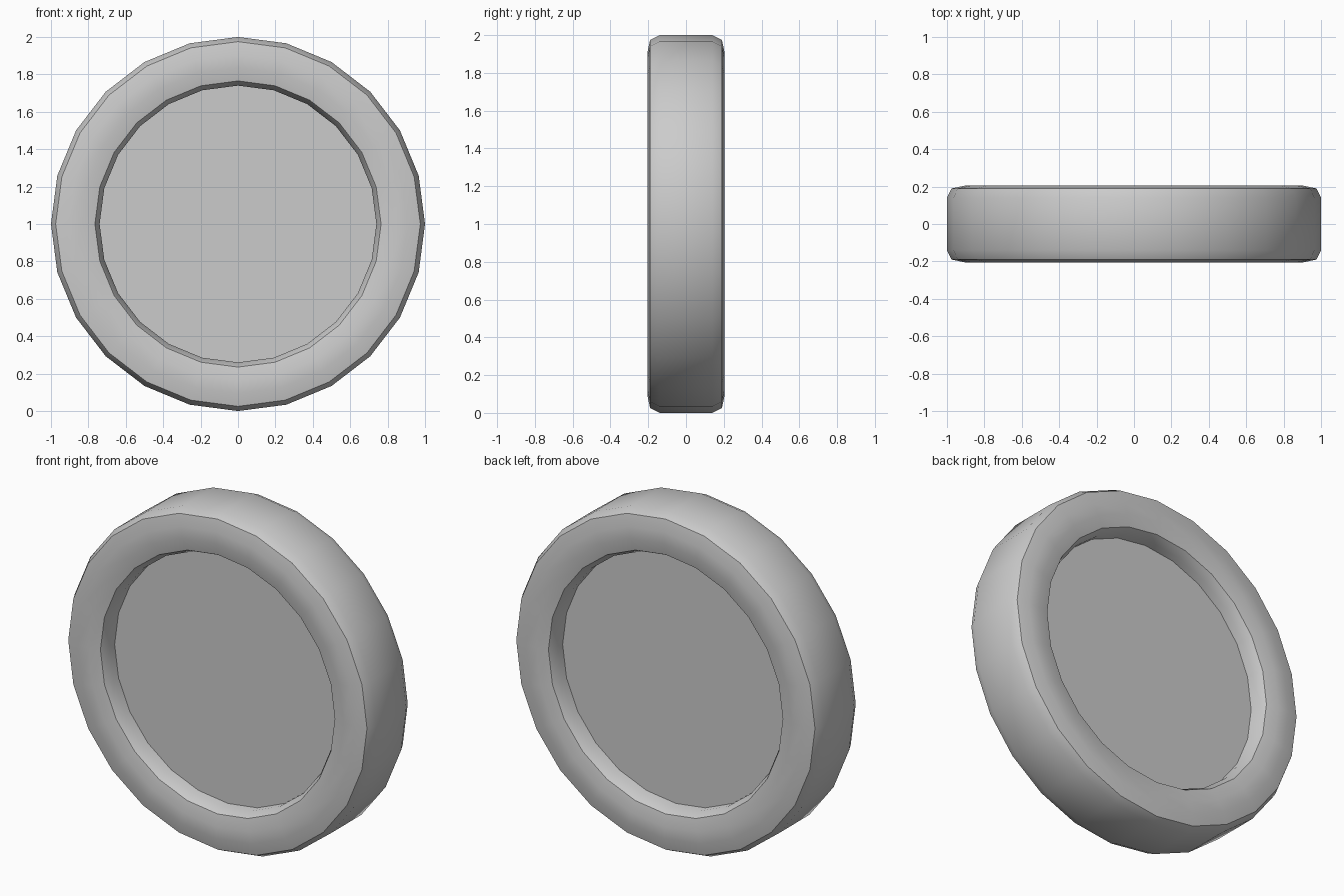
import bpy, bmesh
from math import sin, cos, tau, radians

if "Cube" in bpy.data.objects:
    bpy.data.objects.remove(bpy.data.objects["Cube"])

SIDES = 24


def lathe(name, profile, closed):
    """Spin (radius, y) points around the y axis, at height z = 1."""
    bm = bmesh.new()
    rings = []
    for k in range(SIDES):
        a = tau * k / SIDES
        rings.append([bm.verts.new((r * cos(a), y, 1 + r * sin(a))) for r, y in profile])
    n = len(profile)
    for k in range(SIDES):
        p, q = rings[k], rings[(k + 1) % SIDES]
        for i in range(n if closed else n - 1):
            j = (i + 1) % n
            bm.faces.new((p[i], p[j], q[j], q[i]))
    if not closed:
        # Flat caps at both ends
        for i in (0, n - 1):
            bm.faces.new([ring[i] for ring in rings])
    bmesh.ops.recalc_face_normals(bm, faces=bm.faces[:])
    mesh = bpy.data.meshes.new(name)
    bm.to_mesh(mesh)
    bm.free()
    obj = bpy.data.objects.new(name, mesh)
    bpy.context.collection.objects.link(obj)
    bpy.ops.object.select_all(action='DESELECT')
    obj.select_set(True)
    bpy.context.view_layer.objects.active = obj
    bpy.ops.object.shade_smooth_by_angle(angle=radians(30))
    return obj


# Tyre: rounded box section, mirrored front to back
half = [(1.0, 0.14), (0.975, 0.19), (0.905, 0.205),
        (0.835, 0.205), (0.765, 0.19), (0.74, 0.14)]
section = half + [(r, -y) for r, y in reversed(half)]
lathe("tyre", section, True)

# Recessed flat hub plate filling the opening
lathe("hub_disc", [(0.745, -0.093), (0.745, 0.093)], False)
